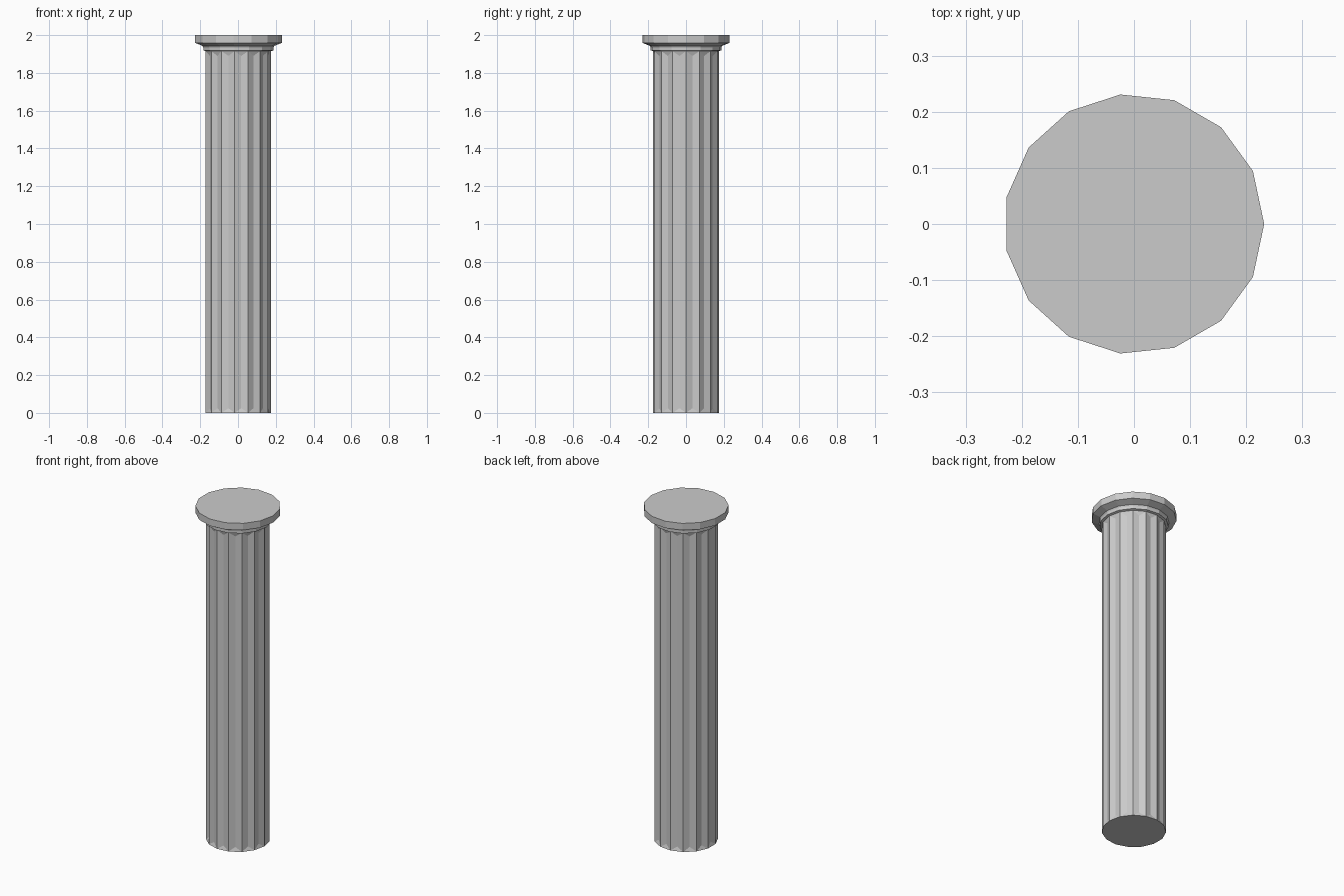
import bpy, bmesh, math

if "Cube" in bpy.data.objects:
    bpy.data.objects.remove(bpy.data.objects["Cube"])

SIDES = 15


def ring(bm, radius, z, offset=0.0):
    """Circle of vertices; offset is a fraction of one side."""
    step = math.tau / SIDES
    return [bm.verts.new((radius * math.cos((i + offset) * step),
                          radius * math.sin((i + offset) * step), z))
            for i in range(SIDES)]


def finish(bm, name):
    bmesh.ops.recalc_face_normals(bm, faces=bm.faces[:])
    mesh = bpy.data.meshes.new(name)
    bm.to_mesh(mesh)
    bm.free()
    obj = bpy.data.objects.new(name, mesh)
    bpy.context.collection.objects.link(obj)
    return obj


# Fluted shaft: V grooves that run out to a plain polygon at both ends
def fluted_shaft(radius, groove_radius, top, runout):
    bm = bmesh.new()
    low, high = ring(bm, radius, 0), ring(bm, radius, top)
    g_low = ring(bm, groove_radius, runout, 0.5)
    g_high = ring(bm, groove_radius, top - runout, 0.5)
    for i in range(SIDES):
        j = (i + 1) % SIDES
        bm.faces.new((low[i], low[j], g_low[i]))
        bm.faces.new((high[j], high[i], g_high[i]))
        bm.faces.new((low[i], g_low[i], g_high[i], high[i]))
        bm.faces.new((g_low[i], low[j], high[j], g_high[i]))
    bm.faces.new(low[::-1])
    bm.faces.new(high)
    return finish(bm, "fluted_shaft")


# Capital: neck band, flare and round slab from one turned profile
def capital(profile):
    bm = bmesh.new()
    rings = [ring(bm, r, z) for r, z in profile]
    for a, b in zip(rings, rings[1:]):
        for i in range(SIDES):
            j = (i + 1) % SIDES
            bm.faces.new((a[i], a[j], b[j], b[i]))
    bm.faces.new(rings[0][::-1])
    bm.faces.new(rings[-1])
    return finish(bm, "capital")


fluted_shaft(0.175, 0.163, 1.915, 0.025)
capital([(0.175, 1.915), (0.188, 1.919), (0.188, 1.935),
         (0.192, 1.943), (0.232, 1.959), (0.232, 2.0)])
